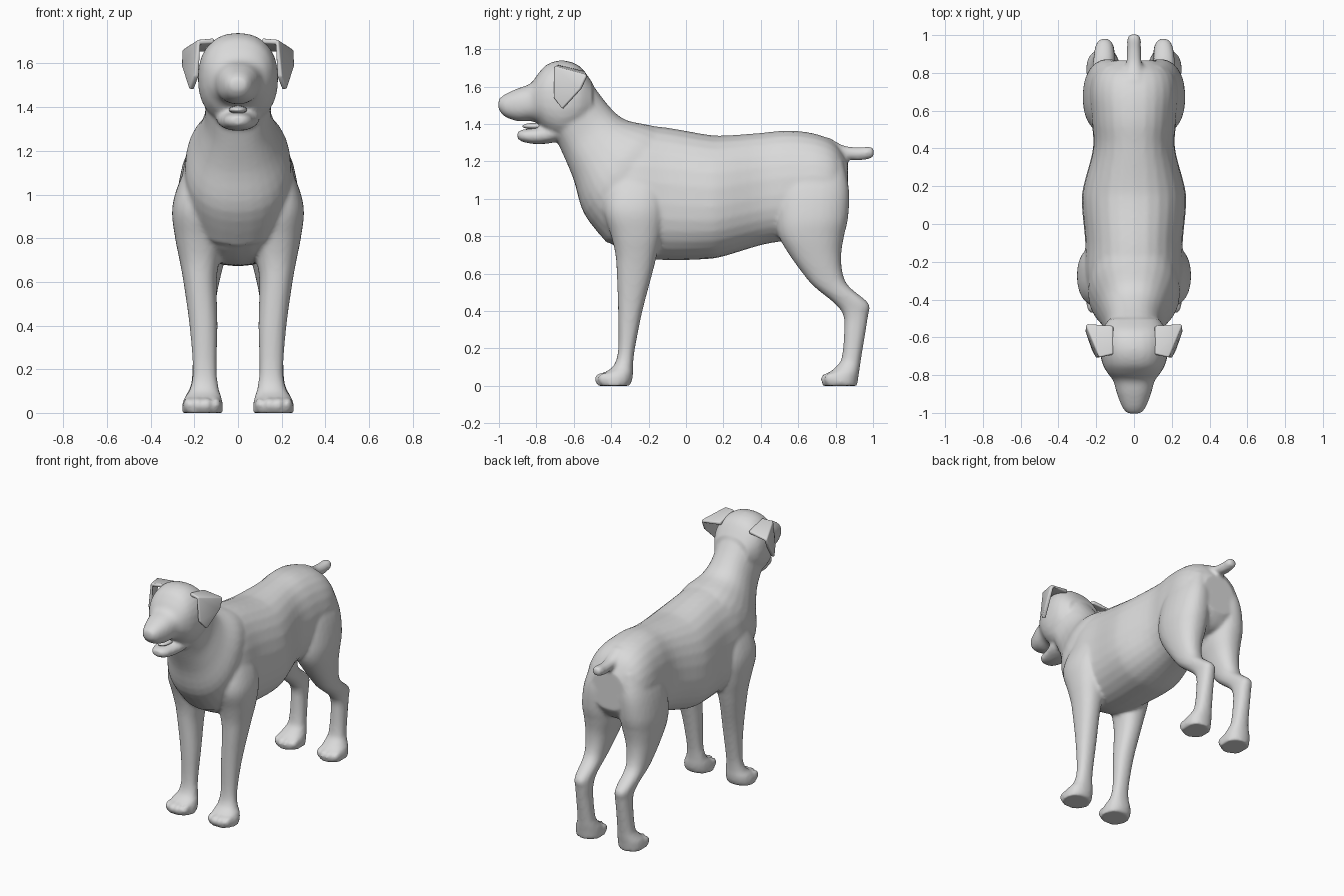
import bpy, bmesh, math
from mathutils import Vector, Matrix

coat = bpy.data.materials.new("plain_grey")
coat.diffuse_color = (0.7, 0.7, 0.7, 1)


def finish(name, bm):
    bmesh.ops.recalc_face_normals(bm, faces=bm.faces)
    me = bpy.data.meshes.new(name)
    bm.to_mesh(me)
    bm.free()
    me.materials.append(coat)
    me.polygons.foreach_set("use_smooth", [True] * len(me.polygons))
    ob = bpy.data.objects.new(name, me)
    bpy.context.collection.objects.link(ob)
    return ob


def spline(rows, steps=4):
    """Catmull-Rom through the section rows."""
    out = []
    for i in range(len(rows) - 1):
        a, b, c, d = (rows[min(max(i + k, 0), len(rows) - 1)] for k in (-1, 0, 1, 2))
        for s in range(steps):
            t = s / steps
            out.append([0.5 * (2 * q + (r - p) * t + (2 * p - 5 * q + 4 * r - w) * t * t
                               + (3 * q - p - 3 * r + w) * t ** 3)
                        for p, q, r, w in zip(a, b, c, d)])
    return out + [list(rows[-1])]


def loft(bm, rows, widest=0.5, n=28, power=0.88):
    """Each row: edge point A (y, z), opposite edge point B (y, z), x centre, half width."""
    rings = []
    for ya, za, yb, zb, x0, hw in spline(rows):
        a, b = Vector((x0, ya, za)), Vector((x0, yb, zb))
        mid = a.lerp(b, widest)
        ring = []
        for i in range(n):
            t = 2 * math.pi * i / n
            c, s = (math.copysign(abs(v) ** power, v) for v in (math.cos(t), math.sin(t)))
            p = mid + ((a - mid) * s if s > 0 else (b - mid) * -s)
            ring.append(bm.verts.new(p + Vector((hw * c, 0, 0))))
        rings.append(ring)
    for r, q in zip(rings, rings[1:]):
        for i in range(n):
            j = (i + 1) % n
            bm.faces.new((r[i], r[j], q[j], q[i]))
    bm.faces.new(rings[0])
    bm.faces.new(rings[-1])


def ball(bm, loc, size):
    m = Matrix.Translation(loc) @ Matrix.Diagonal((*size, 1))
    bmesh.ops.create_uvsphere(bm, u_segments=20, v_segments=12, radius=1, matrix=m)


def upright(rows):   # y, top z, bottom z, half width
    return [(y, t, y, b, 0, w) for y, t, b, w in rows]


def limb(rows, side):   # z, front y, back y, inner x, outer x
    return [(f, z, k, z, side * (i + o) / 2, (o - i) / 2) for z, f, k, i, o in rows]


skin = bmesh.new()

# torso
loft(skin, upright([
    (-.47, 1.25, .87, .14), (-.40, 1.38, .76, .22), (-.27, 1.395, .69, .26),
    (-.10, 1.38, .672, .258), (.10, 1.345, .677, .276), (.20, 1.338, .692, .268),
    (.40, 1.352, .752, .217), (.55, 1.365, .78, .225), (.70, 1.345, .82, .235),
    (.80, 1.295, .85, .21), (.865, 1.2, .93, .13)]), widest=.58)

# neck, running down into the chest
loft(skin, [
    (-.52, 1.64, -.70, 1.33, 0, .155), (-.42, 1.505, -.65, 1.22, 0, .152),
    (-.33, 1.425, -.60, 1.10, 0, .185), (-.20, 1.395, -.545, .92, 0, .24),
    (-.10, 1.37, -.42, .76, 0, .24)], widest=.55)

# skull and muzzle
loft(skin, upright([
    (-1.003, 1.53, 1.48, .035), (-.97, 1.557, 1.44, .062), (-.90, 1.59, 1.415, .09),
    (-.83, 1.617, 1.415, .11), (-.79, 1.67, 1.40, .14), (-.74, 1.72, 1.35, .167),
    (-.66, 1.74, 1.32, .183), (-.57, 1.71, 1.36, .175), (-.50, 1.62, 1.42, .13)]))

# lower jaw
loft(skin, upright([
    (-.90, 1.36, 1.32, .035), (-.87, 1.37, 1.303, .06), (-.80, 1.38, 1.292, .078),
    (-.72, 1.40, 1.298, .10), (-.65, 1.42, 1.32, .10)]))

# docked tail
loft(skin, [
    (.76, 1.33, .76, 1.19, 0, .07), (.84, 1.285, .84, 1.21, 0, .042),
    (.92, 1.275, .92, 1.205, 0, .037), (.985, 1.278, .985, 1.215, 0, .035),
    (1.005, 1.265, 1.005, 1.23, 0, .02)])

front_leg = [
    (1.20, -.38, -.14, .06, .20), (1.05, -.43, -.11, .05, .272), (.93, -.44, -.11, .06, .302),
    (.80, -.40, -.13, .07, .288), (.70, -.377, -.155, .085, .268), (.60, -.37, -.18, .098, .25),
    (.40, -.363, -.233, .094, .222), (.20, -.362, -.273, .098, .207),
    (.11, -.385, -.283, .088, .22), (.07, -.435, -.283, .075, .245),
    (.035, -.47, -.287, .07, .256), (0, -.475, -.30, .07, .256)]
hind_leg = [
    (1.20, .52, .84, .03, .19), (1.05, .49, .872, .02, .245), (.90, .48, .867, .02, .27),
    (.80, .495, .845, .03, .266), (.70, .553, .83, .06, .252), (.60, .625, .838, .085, .236),
    (.53, .685, .872, .098, .225), (.44, .795, .977, .103, .212), (.38, .84, .974, .103, .206),
    (.30, .846, .962, .105, .206), (.15, .833, .937, .098, .212), (.10, .80, .93, .088, .228),
    (.07, .765, .925, .08, .245), (.035, .735, .92, .076, .252), (0, .73, .915, .076, .252)]

# legs and paws with toes
for side in (1, -1):
    loft(skin, limb(front_leg, side))
    loft(skin, limb(hind_leg, side))
    for y in (-.44, .77):
        for dx, dy in ((-.062, .02), (-.021, 0), (.021, 0), (.062, .02)):
            ball(skin, (side * (.164 + dx), y + dy, .036), (.026, .052, .036))

# fuse everything into one smooth skin
body = finish("dog_body", skin)
rm = body.modifiers.new("fuse", "REMESH")
rm.mode = "VOXEL"
rm.voxel_size = 0.012
rm.use_smooth_shade = True
sm = body.modifiers.new("soften", "SMOOTH")
sm.factor = 0.5
sm.iterations = 5

# nose pad
nose = bmesh.new()
ball(nose, (0, -.965, 1.515), (.045, .034, .036))
finish("nose", nose)

# tongue
tongue = bmesh.new()
ball(tongue, (0, -.80, 1.388), (.042, .075, .018))
finish("tongue", tongue)

for side, label in ((1, "left"), (-1, "right")):
    # eye
    eye = bmesh.new()
    ball(eye, (side * .096, -.783, 1.582), (.027, .027, .023))
    finish(label + "_eye", eye)

    # folded ear: top fold and hanging flap
    ear = bmesh.new()
    v = [ear.verts.new((side * x, y, z)) for x, y, z in (
        (.11, -.69, 1.705), (.11, -.54, 1.67), (.248, -.53, 1.655), (.178, -.705, 1.70),
        (.248, -.56, 1.59), (.213, -.66, 1.48), (.19, -.705, 1.54))]
    ear.faces.new([v[i] for i in (0, 1, 2, 3)])
    ear.faces.new([v[i] for i in (3, 2, 4, 6)])
    ear.faces.new([v[i] for i in (6, 4, 5)])
    ob = finish(label + "_ear", ear)
    so = ob.modifiers.new("thickness", "SOLIDIFY")
    so.thickness = 0.024
    so.offset = 0
    bv = ob.modifiers.new("soft_edge", "BEVEL")
    bv.width = 0.009
    bv.segments = 3
